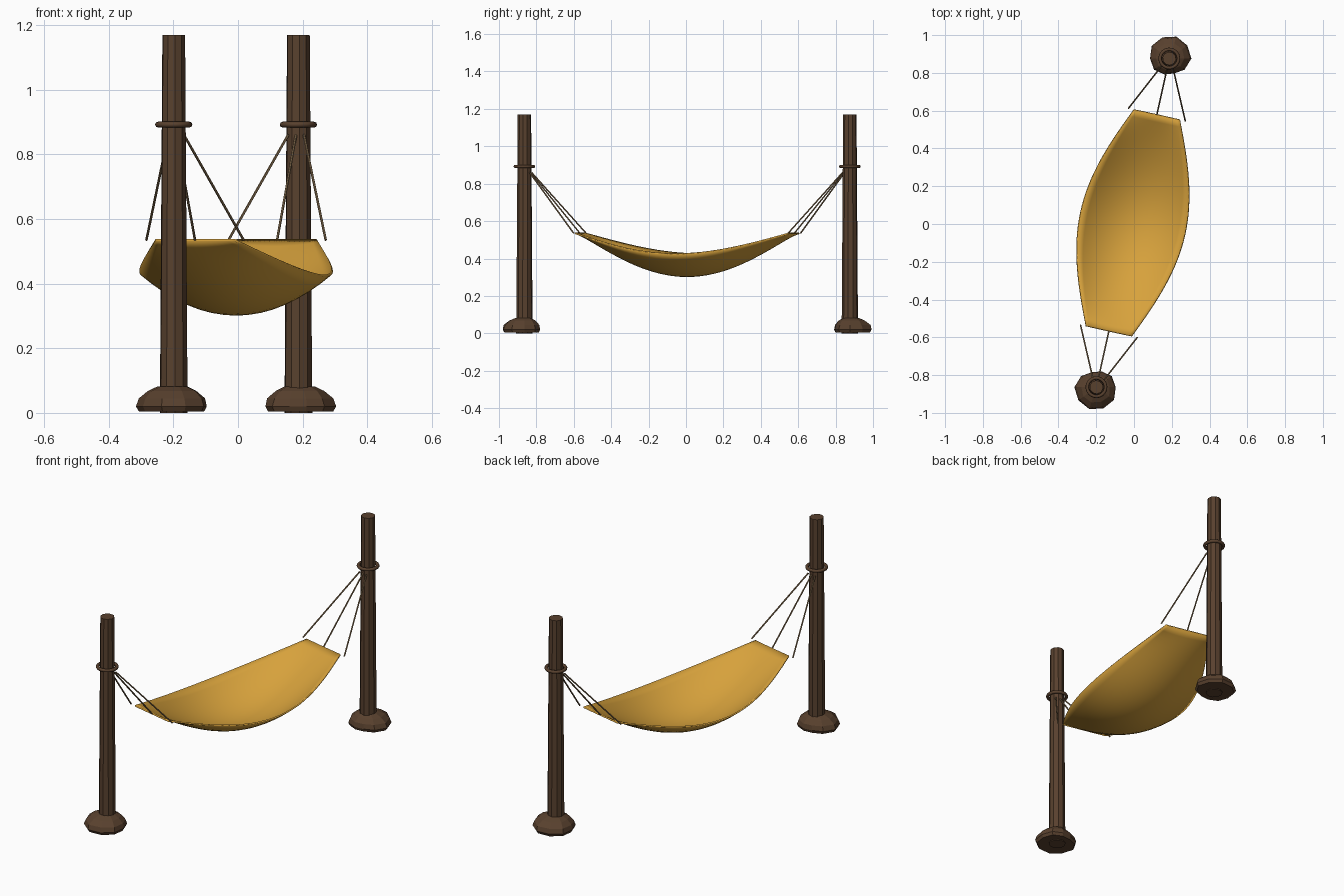
import bpy, bmesh, math
from mathutils import Vector, Matrix

cube = bpy.data.objects.get("Cube")
if cube:
    bpy.data.objects.remove(cube, do_unlink=True)

# The whole hammock is laid out along a local y axis, then turned and placed
PLACE = Matrix.Translation((-0.006, 0.006, 0)) @ Matrix.Rotation(math.radians(-12.5), 4, 'Z')
TURN = Matrix.Rotation(math.pi, 4, 'Z')
POST_Y = 0.891
CLOTH_Y = 0.587


def material(name, color):
    m = bpy.data.materials.new(name)
    m.use_nodes = True
    m.diffuse_color = (*color, 1)
    m.node_tree.nodes["Principled BSDF"].inputs["Base Color"].default_value = (*color, 1)
    return m


wood = material("dark wood", (0.098, 0.052, 0.027))
fabric = material("golden fabric", (0.68, 0.36, 0.045))
cord = material("tan cord", (0.26, 0.17, 0.085))


def make(name, bm, mat, matrix, smooth=False):
    bmesh.ops.recalc_face_normals(bm, faces=bm.faces)
    bm.transform(matrix)
    mesh = bpy.data.meshes.new(name)
    bm.to_mesh(mesh)
    bm.free()
    mesh.materials.append(mat)
    for p in mesh.polygons:
        p.use_smooth = smooth
    ob = bpy.data.objects.new(name, mesh)
    bpy.context.collection.objects.link(ob)
    return ob


def loft(bm, rings, capped=True, closed=True):
    """Skin a list of point rings."""
    rows = [[bm.verts.new(p) for p in ring] for ring in rings]
    n = len(rows[0])
    for a, b in zip(rows, rows[1:]):
        for i in range(n if closed else n - 1):
            j = (i + 1) % n
            bm.faces.new((a[i], a[j], b[j], b[i]))
    if capped:
        bm.faces.new(rows[0])
        bm.faces.new(rows[-1])


def circle(radius, z, sides):
    return [(radius * math.cos(2 * math.pi * i / sides),
             radius * math.sin(2 * math.pi * i / sides), z) for i in range(sides)]


# Cloth: flat ends, sagging and widening towards the middle
def cloth_row(t, steps=16):
    swell = math.cos(t * math.pi / 2)
    half = 0.125 + 0.157 * swell
    row = []
    for i in range(steps + 1):
        s = 2 * i / steps - 1
        row.append((half * s, CLOTH_Y * t, 0.535 - swell * (0.23 - 0.12 * s * s)))
    return row


bm = bmesh.new()
loft(bm, [cloth_row(i / 16 - 1) for i in range(33)], capped=False, closed=False)
cloth = make("hammock_cloth", bm, fabric, PLACE, smooth=True)
solid = cloth.modifiers.new("thickness", 'SOLIDIFY')
solid.thickness = 0.008
solid.offset = 0
bpy.context.view_layer.objects.active = cloth
cloth.select_set(True)
bpy.ops.object.shade_smooth_by_angle(angle=math.radians(40))
cloth.select_set(False)

# Uneven outline and rounded profile (scale, height) of the stone-like foot
OUTLINE = (0.117, 0.118, 0.122, 0.118, 0.115, 0.102, 0.1, 0.088, 0.083, 0.1)
PROFILE = ((0.92, 0.004), (1.0, 0.02), (0.93, 0.045), (0.7, 0.068), (0.42, 0.082))

for side, half_turn in (("back", Matrix.Identity(4)), ("front", TURN)):
    at_post = PLACE @ half_turn @ Matrix.Translation((0, POST_Y, 0))

    # Post
    bm = bmesh.new()
    loft(bm, [circle(0.044, 0, 10), circle(0.036, 1.17, 10)])
    make(side + "_post", bm, wood, at_post)

    # Foot
    bm = bmesh.new()
    rings = []
    for k, (scale, z) in enumerate(PROFILE):
        ring = []
        for i, r in enumerate(OUTLINE):
            a = math.radians(12.5) + 2 * math.pi * i / len(OUTLINE)
            bump = 1 + 0.03 * math.sin(2.3 * i + 1.7 * k) * (k > 1)
            ring.append((r * scale * bump * math.cos(a), r * scale * bump * math.sin(a), z))
        rings.append(ring)
    loft(bm, rings)
    make(side + "_foot", bm, wood, at_post)

    # Ring around the post
    bm = bmesh.new()
    major, minor, count, sides = 0.049, 0.009, 20, 8
    section = circle(minor, 0, sides)
    loops = []
    for i in range(count + 1):
        a = 2 * math.pi * i / count
        loops.append([((major + x) * math.cos(a), (major + x) * math.sin(a), 0.892 + y)
                      for x, y, _ in section])
    loft(bm, loops, capped=False)
    bmesh.ops.remove_doubles(bm, verts=bm.verts, dist=0.0001)
    make(side + "_post_ring", bm, wood, at_post, smooth=True)

    # Three ropes fanning out from the post to the cloth
    for name, s in (("left", 1), ("middle", 0), ("right", -1)):
        start = Vector((0.025 * s, POST_Y - 0.034, 0.86))
        end = Vector((0.154 * s, CLOTH_Y, 0.535))
        along = end - start
        bm = bmesh.new()
        loft(bm, [circle(0.004, 0, 6), circle(0.004, along.length, 6)])
        pose = Matrix.Translation(start) @ along.to_track_quat('Z', 'Y').to_matrix().to_4x4()
        make(f"{side}_{name}_rope", bm, cord, PLACE @ half_turn @ pose, smooth=False)
